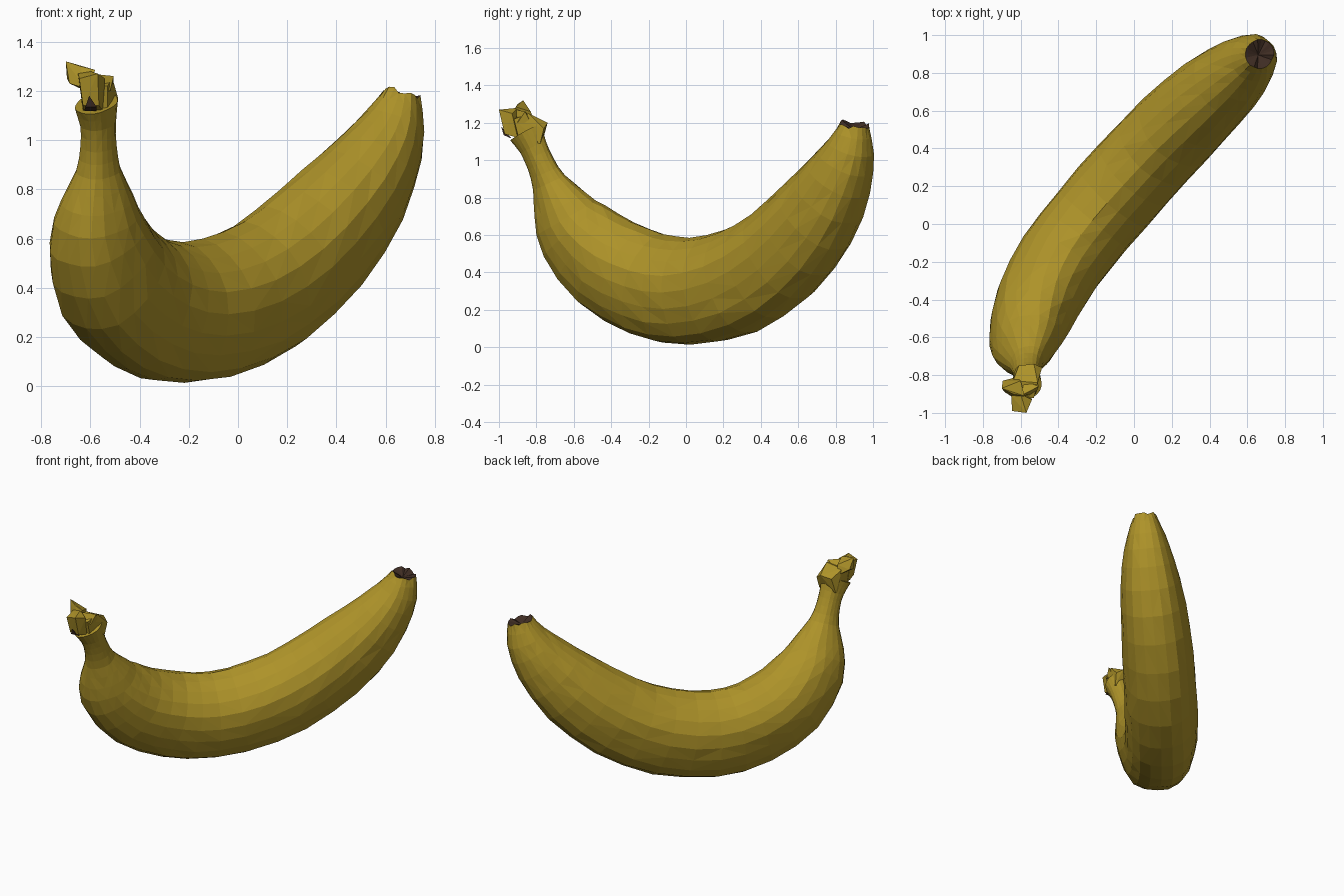
import bpy, bmesh, math, random
from mathutils import Vector

if "Cube" in bpy.data.objects:
    bpy.data.objects.remove(bpy.data.objects["Cube"])

random.seed(4)


def material(name, rgb):
    m = bpy.data.materials.new(name)
    m.diffuse_color = (*rgb, 1)
    m.use_nodes = True
    m.node_tree.nodes["Principled BSDF"].inputs["Base Color"].default_value = m.diffuse_color
    return m


yellow = material("banana yellow", (0.42, 0.29, 0.022))
brown = material("dark brown", (0.050, 0.026, 0.017))


def finish(bm, name, mats):
    bmesh.ops.recalc_face_normals(bm, faces=bm.faces)
    me = bpy.data.meshes.new(name)
    bm.to_mesh(me)
    bm.free()
    ob = bpy.data.objects.new(name, me)
    bpy.context.collection.objects.link(ob)
    for m in mats:
        me.materials.append(m)
    return ob


def catmull(a, b, c, d, t):
    return [0.5 * (2 * q + (r - p) * t + (2 * p - 5 * q + 4 * r - s) * t * t
                   + (3 * q - p - 3 * r + s) * t ** 3) for p, q, r, s in zip(a, b, c, d)]


# Fruit centreline from stem to tip: x, y, z, sideways radius, in-plane radius
path = [
    (-0.575, -0.855, 1.15, 0.080, 0.100),
    (-0.568, -0.815, 1.07, 0.068, 0.080),
    (-0.567, -0.775, 0.98, 0.070, 0.078),
    (-0.567, -0.730, 0.88, 0.085, 0.100),
    (-0.570, -0.670, 0.76, 0.135, 0.165),
    (-0.570, -0.590, 0.62, 0.185, 0.225),
    (-0.515, -0.420, 0.45, 0.222, 0.268),
    (-0.390, -0.200, 0.335, 0.235, 0.282),
    (-0.220, 0.020, 0.292, 0.238, 0.286),
    (0.000, 0.270, 0.345, 0.238, 0.286),
    (0.215, 0.500, 0.490, 0.232, 0.275),
    (0.415, 0.690, 0.700, 0.215, 0.248),
    (0.560, 0.815, 0.910, 0.175, 0.190),
    (0.635, 0.878, 1.070, 0.125, 0.132),
    (0.665, 0.900, 1.190, 0.074, 0.080),
]
SIDES, STEPS = 20, 2
pts = [path[0]] + path + [path[-1]]
stations = [catmull(*pts[i:i + 4], k / STEPS)
            for i in range(len(path) - 1) for k in range(STEPS)] + [list(path[-1])]
centres = [Vector(s[:3]) for s in stations]

# Fruit skin: faceted sweep with five soft ridges
bm = bmesh.new()
rings = []
for i, s in enumerate(stations):
    tan = (centres[min(i + 1, len(centres) - 1)] - centres[max(i - 1, 0)]).normalized()
    side = Vector((0.75, -0.66, 0))
    side = (side - tan * side.dot(tan)).normalized()
    up = side.cross(tan)
    ring = []
    for j in range(SIDES):
        a = 2 * math.pi * j / SIDES
        r = 1 + 0.022 * math.cos(5 * (a - math.pi / 2)) + random.uniform(-0.012, 0.012)
        ring.append(bm.verts.new(centres[i] + side * math.cos(a) * s[3] * r
                                 + up * math.sin(a) * s[4] * r))
    rings.append(ring)
for a, b in zip(rings, rings[1:]):
    for j in range(SIDES):
        k = (j + 1) % SIDES
        bm.faces.new((a[j], a[k], b[k], b[j]))
bm.faces.new(rings[0])

# Blossom end: ragged lip and sunken dark tip
tip_axis = (centres[-1] - centres[-3]).normalized()
for v in rings[-1]:
    v.co += tip_axis * random.uniform(-0.012, 0.015)
tip = bm.faces.new(rings[-1])
tip.material_index = 1
inner = bmesh.ops.inset_region(bm, faces=[tip], thickness=0.014, depth=0.012)
for f in inner["faces"]:
    f.material_index = 1
poked = bmesh.ops.poke(bm, faces=[tip])
for v in poked["verts"]:
    v.co -= tip_axis * 0.03
for f in poked["faces"]:
    f.material_index = 1
bmesh.ops.triangulate(bm, faces=[f for f in bm.faces if len(f.verts) == 4])
finish(bm, "banana_fruit", [yellow, brown])


def chunk(name, points, mat):
    b = bmesh.new()
    for p in points:
        b.verts.new(p)
    bmesh.ops.convex_hull(b, input=b.verts)
    return finish(b, name, [mat])


# Torn stem end: knuckle, front lobe and side spur
chunk("stem_knuckle", [
    (-0.625, -0.90, 1.10), (-0.53, -0.89, 1.10), (-0.495, -0.78, 1.09), (-0.63, -0.77, 1.09),
    (-0.487, -0.76, 1.17), (-0.53, -0.74, 1.20), (-0.61, -0.75, 1.19), (-0.64, -0.83, 1.24),
    (-0.51, -0.84, 1.25), (-0.53, -0.92, 1.22), (-0.64, -0.93, 1.22)], yellow)
chunk("stem_front_lobe", [
    (-0.63, -0.90, 1.12), (-0.55, -0.90, 1.12), (-0.63, -0.97, 1.14), (-0.565, -0.97, 1.14),
    (-0.645, -0.99, 1.25), (-0.57, -1.0, 1.27), (-0.54, -0.93, 1.25), (-0.65, -0.91, 1.27),
    (-0.60, -0.90, 1.28)], yellow)
chunk("stem_left_spur", [
    (-0.70, -0.87, 1.32), (-0.695, -0.83, 1.25), (-0.685, -0.89, 1.23), (-0.62, -0.93, 1.21),
    (-0.62, -0.81, 1.20), (-0.58, -0.91, 1.285), (-0.60, -0.83, 1.26), (-0.64, -0.90, 1.30)], yellow)
chunk("stem_right_spur", [
    (-0.505, -0.86, 1.26), (-0.51, -0.83, 1.20), (-0.52, -0.90, 1.20), (-0.60, -0.91, 1.27),
    (-0.58, -0.83, 1.23), (-0.58, -0.90, 1.18)], yellow)
# Dark bruise under the stem end
chunk("stem_bruise", [
    (-0.625, -0.935, 1.118), (-0.575, -0.94, 1.118), (-0.62, -0.975, 1.135), (-0.575, -0.975, 1.135),
    (-0.605, -0.988, 1.18), (-0.60, -0.97, 1.16)], brown)
